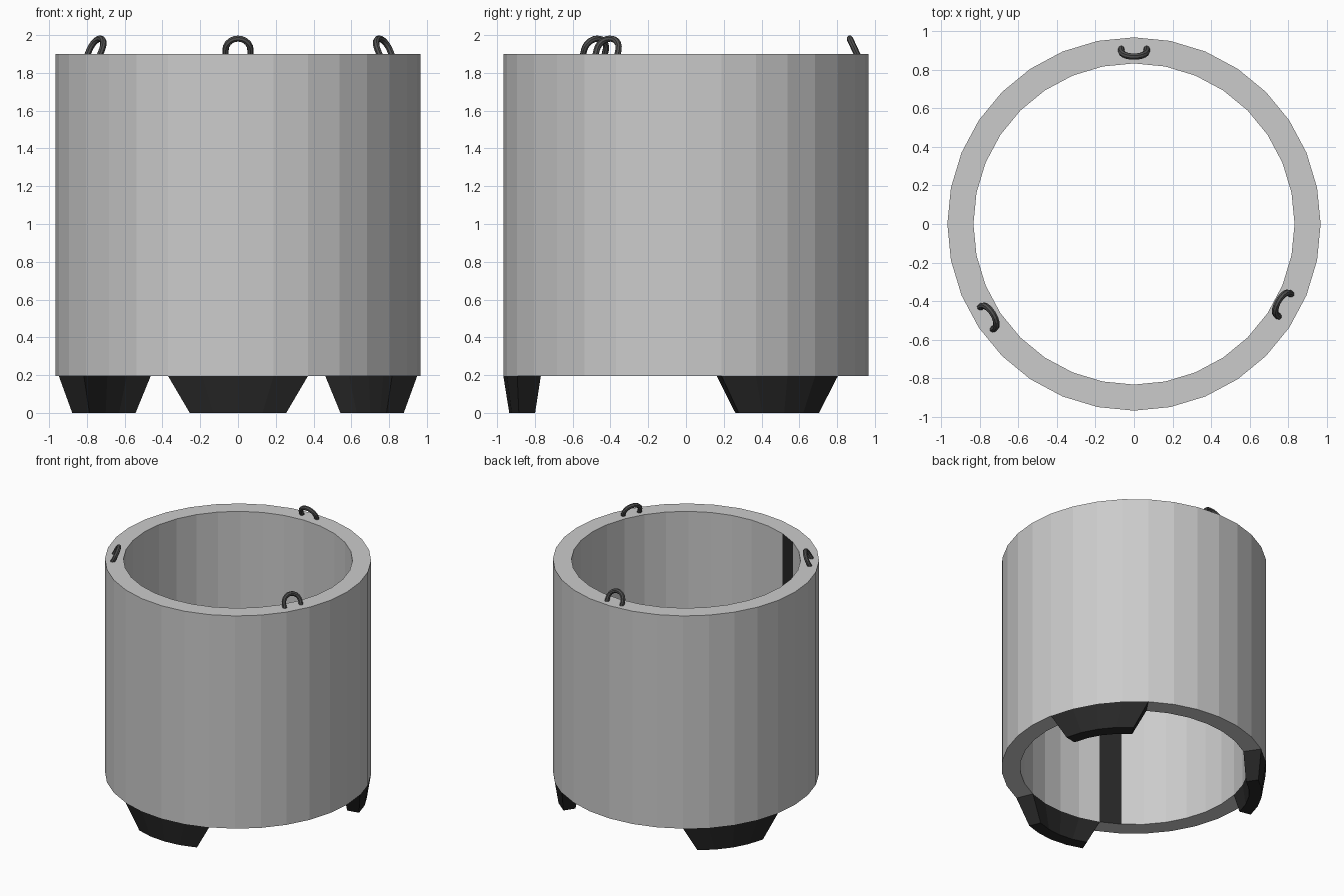
import bpy, bmesh
from math import sin, cos, pi, radians
from mathutils import Vector, Matrix

if "Cube" in bpy.data.objects:
    bpy.data.objects.remove(bpy.data.objects["Cube"])

N = 32                      # sides of the ring
RO, RI = 0.967, 0.832       # outer and inner radius
Z0, Z1 = 0.195, 1.9         # ring bottom and top
FOOT_STARTS = (1, 11, 22)   # first ring segment above each foot
SPAN = 4                    # segments per foot


def material(name, v):
    m = bpy.data.materials.new(name)
    m.diffuse_color = (v, v, v, 1)
    m.use_nodes = True
    m.node_tree.nodes["Principled BSDF"].inputs["Base Color"].default_value = m.diffuse_color
    return m


def finish(name, bm, mats):
    bmesh.ops.recalc_face_normals(bm, faces=bm.faces)
    me = bpy.data.meshes.new(name)
    bm.to_mesh(me)
    bm.free()
    ob = bpy.data.objects.new(name, me)
    bpy.context.collection.objects.link(ob)
    for m in mats:
        me.materials.append(m)
    return ob


def polar(r, i, z):
    a = 2 * pi * i / N
    return Vector((r * cos(a), r * sin(a), z))


concrete = material("concrete", 0.8)
black = material("black", 0.02)
steel = material("steel", 0.08)

# Hollow ring, left open where the feet grow out of it
bm = bmesh.new()
profile = [(RO, Z0), (RO, Z1), (RI, Z1), (RI, Z0)]
cols = [[bm.verts.new(polar(r, i, z)) for r, z in profile] for i in range(N)]
under_feet = {s + k for s in FOOT_STARTS for k in range(SPAN)}
for i in range(N):
    a, b = cols[i], cols[(i + 1) % N]
    for k in range(4):
        if k == 3 and i in under_feet:
            continue
        f = bm.faces.new((a[k], b[k], b[(k + 1) % 4], a[(k + 1) % 4]))
        if k == 2 and i == 21:      # single dark strip on the inner wall
            f.material_index = 1
finish("ring_body", bm, [concrete, black])


# Tapered feet following the ring's segments
def foot(name, start):
    bm = bmesh.new()
    mid = polar(0.866, start + SPAN / 2, 0)
    rows = []
    for i in range(start, start + SPAN + 1):
        top = [polar(r, i, Z0) for r in (RO, RI)]
        low = [mid + (Vector((p.x, p.y, 0)) - mid) * 0.69 for p in top]
        rows.append([bm.verts.new(p) for p in (top[0], low[0], low[1], top[1])])
    for a, b in zip(rows, rows[1:]):
        for k in range(3):
            bm.faces.new((a[k], a[k + 1], b[k + 1], b[k]))
    bm.faces.new(rows[0])
    bm.faces.new(rows[-1])
    finish(name, bm, [black])


for name, s in zip(("right_foot", "left_foot", "front_foot"), FOOT_STARTS):
    foot(name, s)


# Lifting loops: bent round bars leaning inward
def loop(name, x, y, outward, R=0.066, r=0.017, steps=10, sides=8):
    bm = bmesh.new()
    path = [(R, -0.04, 0)]
    path += [(R * cos(pi * j / steps), R * sin(pi * j / steps), pi * j / steps)
             for j in range(steps + 1)]
    path += [(-R, -0.04, pi)]
    rings = []
    for u, w, t in path:
        ring = []
        for k in range(sides):
            c = 2 * pi * k / sides
            d = r * cos(c)
            ring.append(bm.verts.new((u + d * cos(t), r * sin(c), w + d * sin(t))))
        rings.append(ring)
    for a, b in zip(rings, rings[1:]):
        for k in range(sides):
            n = (k + 1) % sides
            bm.faces.new((a[k], a[n], b[n], b[k]))
    bm.faces.new(rings[0])
    bm.faces.new(rings[-1])
    bm.transform(Matrix.Translation((x, y, Z1))
                 @ Matrix.Rotation(radians(outward - 90), 4, 'Z')
                 @ Matrix.Rotation(radians(25), 4, 'X')
                 @ Matrix.Translation((0, 0, 0.024)))
    finish(name, bm, [steel])


loop("back_lifting_loop", 0, 0.905, 90)
loop("right_lifting_loop", 0.78, -0.42, -29)
loop("left_lifting_loop", -0.762, -0.487, 210)
